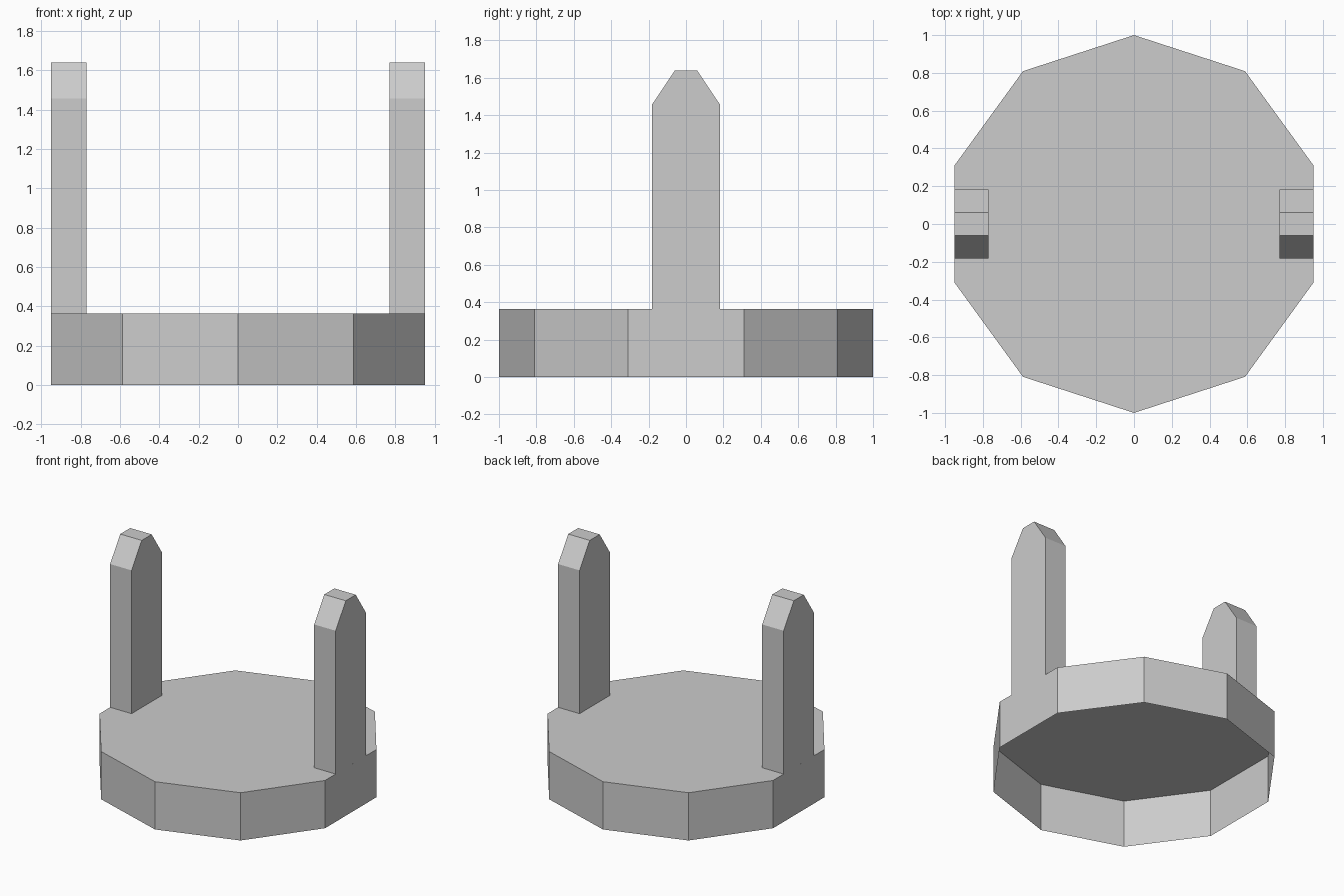
import bpy
import math

if "Cube" in bpy.data.objects:
    bpy.data.objects.remove(bpy.data.objects["Cube"])

grey = bpy.data.materials.new("plain_grey")
grey.diffuse_color = (0.604, 0.604, 0.604, 1)
grey.use_nodes = True
grey.node_tree.nodes["Principled BSDF"].inputs["Base Color"].default_value = grey.diffuse_color

DECK = 0.364      # height of the base
EDGE = 0.951      # outer flat of the ten-sided base


def add_mesh(name, verts, faces):
    mesh = bpy.data.meshes.new(name)
    mesh.from_pydata(verts, [], faces)
    mesh.materials.append(grey)
    obj = bpy.data.objects.new(name, mesh)
    bpy.context.collection.objects.link(obj)
    return obj


# Ten-sided base: a thin shell, open underneath
N = 10
ring = [(math.sin(2 * math.pi * i / N), -math.cos(2 * math.pi * i / N)) for i in range(N)]
verts = [(x, y, z) for z in (0, DECK) for x, y in ring]
walls = [(i, (i + 1) % N, N + (i + 1) % N, N + i) for i in range(N)]
add_mesh("base_shell", verts, walls + [tuple(range(N, 2 * N))])

# Upright posts with chamfered tops, flush with the base's flat sides
profile = [(-0.182, DECK), (0.182, DECK), (0.182, 1.456),
           (0.06, 1.638), (-0.06, 1.638), (-0.182, 1.456)]
M = len(profile)
for name, x0, x1 in (("left_post", -EDGE, -0.77), ("right_post", 0.77, EDGE)):
    verts = [(x, y, z) for x in (x0, x1) for y, z in profile]
    # the foot (segment 0) rests on the deck and stays open
    sides = [(i, (i + 1) % M, M + (i + 1) % M, M + i) for i in range(1, M)]
    caps = [tuple(reversed(range(M))), tuple(range(M, 2 * M))]
    add_mesh(name, verts, sides + caps)
